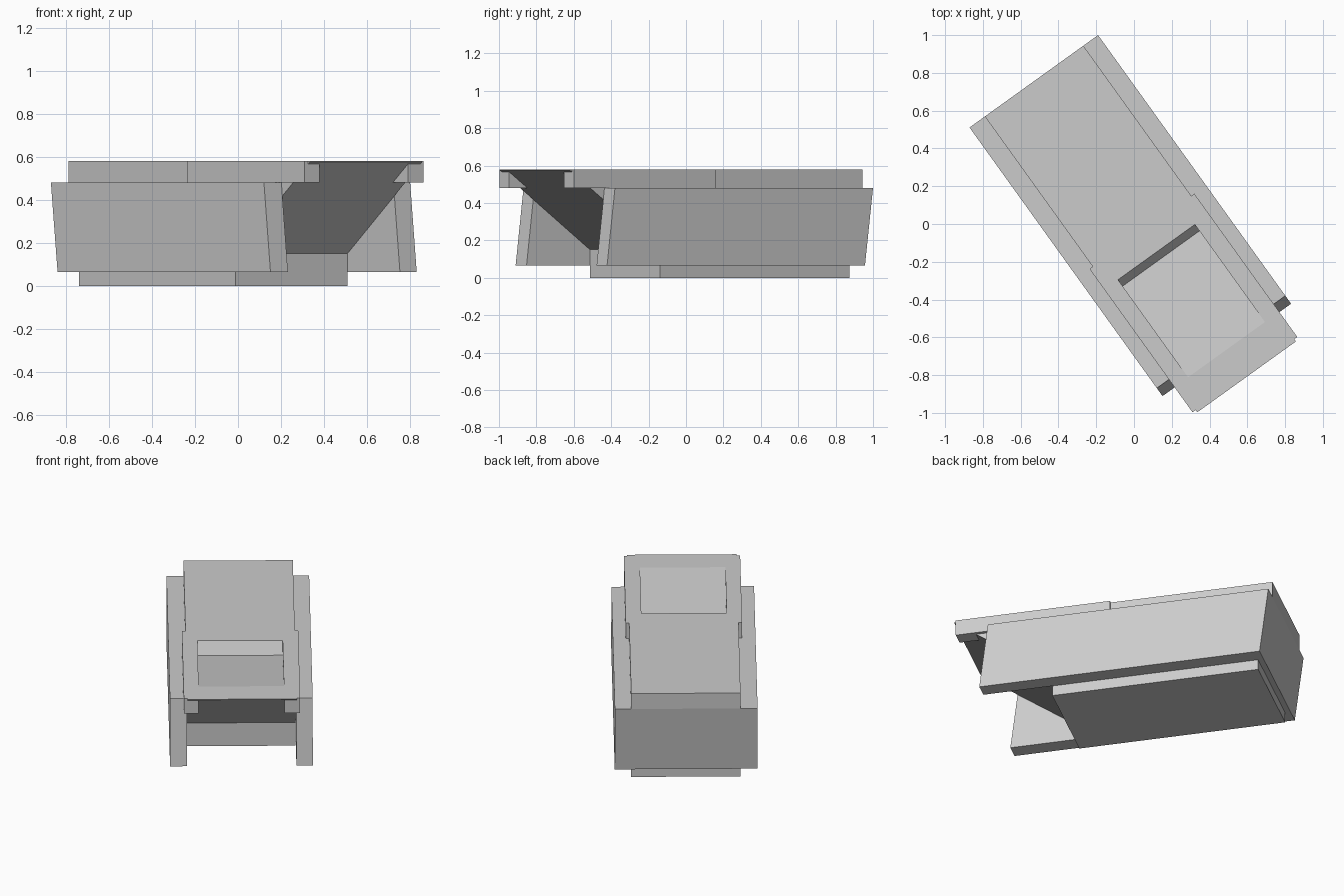
import bpy, bmesh, math
from mathutils import Matrix

if "Cube" in bpy.data.objects:
    bpy.data.objects.remove(bpy.data.objects["Cube"])

TURN = Matrix.Rotation(math.radians(35.7), 4, 'Z')


def extrude_profile(name, profile, u0, u1):
    """Extrude an (along, z) side profile across the width u0..u1, then turn it."""
    bm = bmesh.new()
    face = bm.faces.new([bm.verts.new((u0, -a, z)) for a, z in profile])
    side = bmesh.ops.extrude_face_region(bm, geom=[face])
    verts = [g for g in side['geom'] if isinstance(g, bmesh.types.BMVert)]
    bmesh.ops.translate(bm, verts=verts, vec=(u1 - u0, 0, 0))
    bmesh.ops.recalc_face_normals(bm, faces=bm.faces[:])
    bm.transform(TURN)
    mesh = bpy.data.meshes.new(name)
    bm.to_mesh(mesh)
    bm.free()
    obj = bpy.data.objects.new(name, mesh)
    bpy.context.collection.objects.link(obj)
    return obj


# Central body: base plinth, leaning back, flat top, undercut front slope
body = extrude_profile("central_body", [
    (-0.837, 0.0), (0.41, 0.0), (0.41, 0.15), (1.005, 0.577), (1.005, 0.58),
    (-0.923, 0.58), (-0.923, 0.48), (-0.87, 0.065), (-0.837, 0.065)],
    -0.309, 0.333)

# Wedge-shaped recess in the top
cutter = extrude_profile("recess_cutter", [
    (0.19, 0.62), (0.19, 0.58), (0.232, 0.503), (0.826, 0.58), (0.826, 0.62)],
    -0.241, 0.26)
cutter.hide_render = True
cut = body.modifiers.new("recess", 'BOOLEAN')
cut.operation = 'DIFFERENCE'
cut.solver = 'EXACT'
cut.object = cutter
bpy.context.view_layer.objects.active = body
bpy.ops.object.modifier_apply(modifier=cut.name)
bpy.data.objects.remove(cutter)

# Leaning side walls
wall = [(-0.87, 0.065), (0.828, 0.065), (0.776, 0.48), (-0.923, 0.48)]
for name, u0, u1 in (("left_wall", -0.409, -0.309), ("right_wall", 0.333, 0.429)):
    extrude_profile(name, wall, u0, u1)

# Upper rails that carry the overhanging front
rail = [(0.056, 0.481), (0.99, 0.481), (0.99, 0.58), (0.056, 0.58)]
for name, u0, u1 in (("left_rail", -0.33, -0.243), ("right_rail", 0.262, 0.353)):
    extrude_profile(name, rail, u0, u1)
